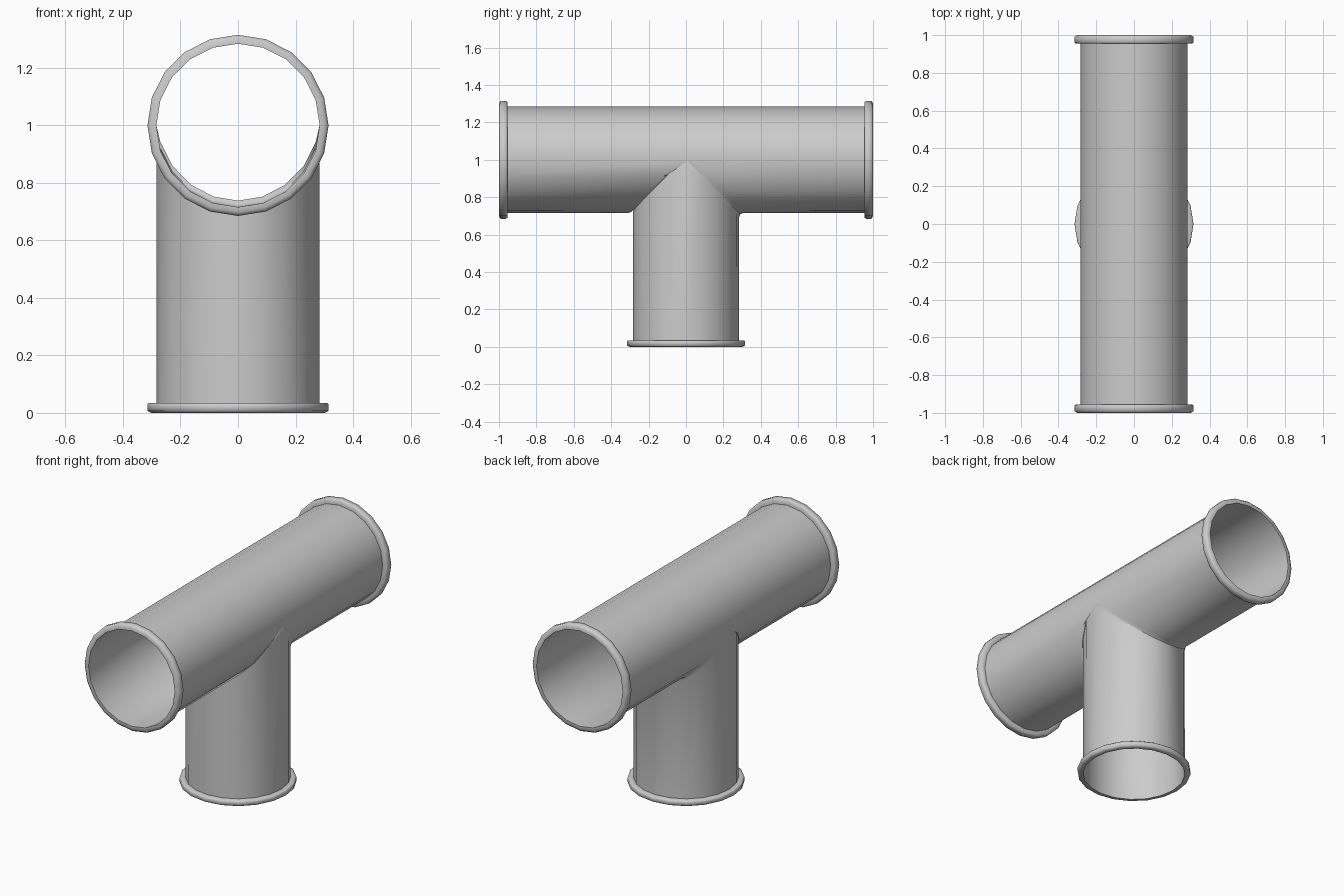
import bpy, bmesh
from math import sin, cos, pi, radians

if "Cube" in bpy.data.objects:
    bpy.data.objects.remove(bpy.data.objects["Cube"])

R, N, H = 0.284, 20, 1.0      # pipe radius, sides, axis height


def finish(bm, name, angle=50):
    bmesh.ops.remove_doubles(bm, verts=bm.verts, dist=1e-4)
    bmesh.ops.recalc_face_normals(bm, faces=bm.faces)
    me = bpy.data.meshes.new(name)
    bm.to_mesh(me)
    bm.free()
    ob = bpy.data.objects.new(name, me)
    bpy.context.collection.objects.link(ob)
    bpy.ops.object.select_all(action='DESELECT')
    ob.select_set(True)
    bpy.context.view_layer.objects.active = ob
    bpy.ops.object.shade_smooth_by_angle(angle=radians(angle))
    return ob


# Tee body: through pipe and branch share the mitre seam
bm = bmesh.new()


def quad(*pts):
    bm.faces.new([bm.verts.new(p) for p in pts])


for i in range(N):
    (c0, s0), (c1, s1) = [(R * cos(a), R * sin(a))
                          for a in (2 * pi * i / N, 2 * pi * (i + 1) / N)]
    for side in (-1, 1):
        # seam distance from centre is zero on the upper half
        m0, m1 = max(0, -s0), max(0, -s1)
        quad((c0, side, H + s0), (c1, side, H + s1),
             (c1, side * m1, H + s1), (c0, side * m0, H + s0))
    # branch wall down to the ground
    quad((c0, s0, 0), (c1, s1, 0), (c1, s1, H - abs(s1)), (c0, s0, H - abs(s0)))
bmesh.ops.remove_doubles(bm, verts=bm.verts, dist=1e-4)

# Soft fillet along the seam
seam = [e for e in bm.edges
        if all(abs(H - v.co.z - abs(v.co.y)) < 1e-4 for v in e.verts)
        and abs(e.verts[0].co.x - e.verts[1].co.x) > 1e-4]
bmesh.ops.bevel(bm, geom=seam, offset=0.022, offset_type='OFFSET', segments=2,
                profile=0.5, affect='EDGES', clamp_overlap=True)
finish(bm, "tee_body", 60)


# End flanges: rounded collar lathed round the pipe
def flange(name, thick, loc, rot):
    prof = [(R, 0), (0.302, 0), (0.315, 0.2), (0.315, 0.85), (0.309, 1), (R, 1)]
    bm = bmesh.new()
    rings = [[bm.verts.new((r * cos(2 * pi * i / N), r * sin(2 * pi * i / N), z * thick))
              for i in range(N)] for r, z in prof]
    for k, a in enumerate(rings):
        b = rings[(k + 1) % len(rings)]
        for i in range(N):
            j = (i + 1) % N
            bm.faces.new((a[i], a[j], b[j], b[i]))
    ob = finish(bm, name, 65)
    ob.location, ob.rotation_euler = loc, rot


flange("branch_flange", 0.035, (0, 0, 0), (0, 0, 0))
flange("front_flange", 0.045, (0, -1, H), (-pi / 2, 0, 0))
flange("back_flange", 0.045, (0, 1, H), (pi / 2, 0, 0))
